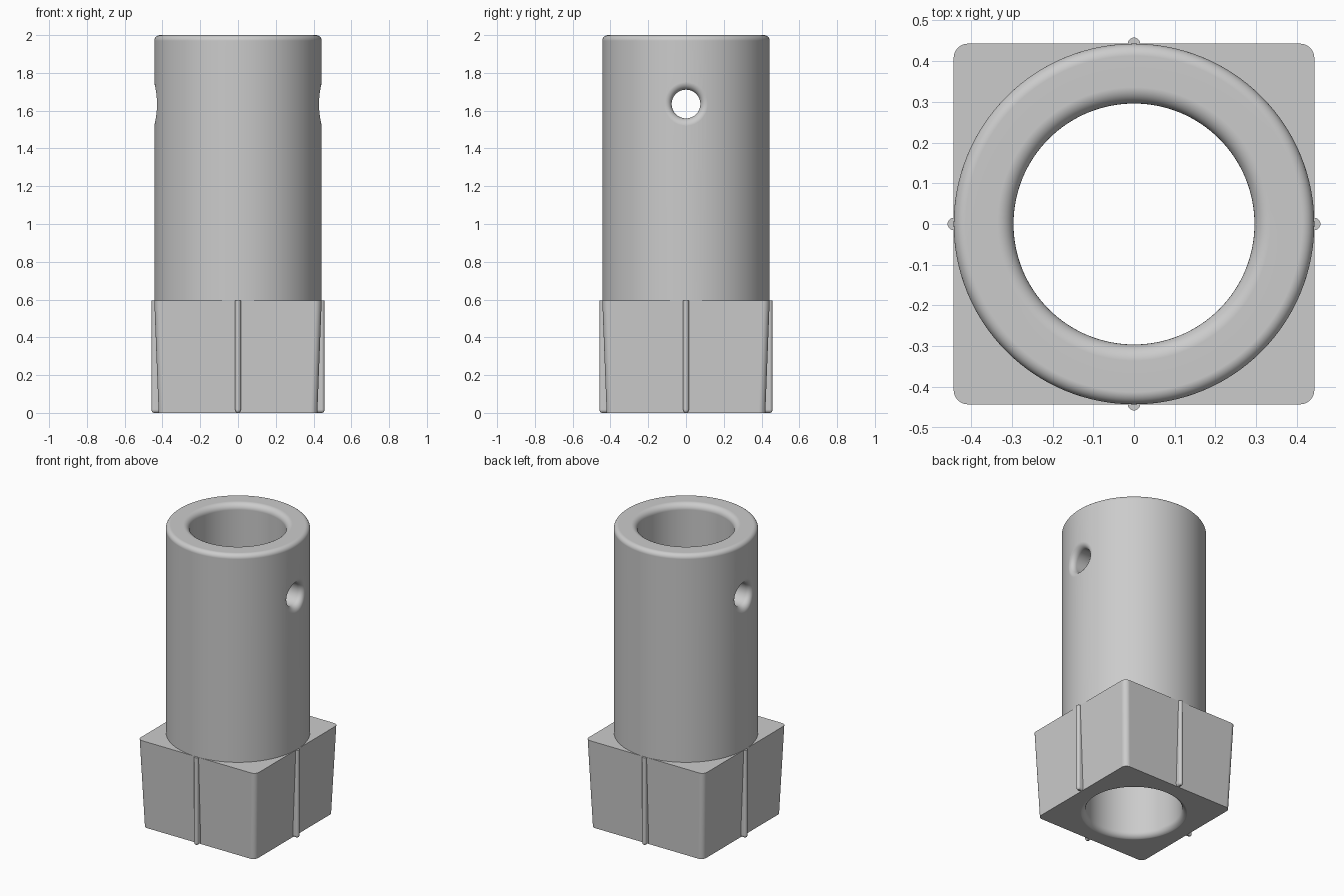
import bpy, bmesh
from math import sin, cos, pi, sqrt

cube = bpy.data.objects.get("Cube")
if cube:
    bpy.data.objects.remove(cube, do_unlink=True)

R, BORE, TOP, BASE = 0.443, 0.296, 2.0, 0.595
SEG = 128

grey = bpy.data.materials.new("plain_grey")
grey.use_nodes = True
colour = (0.6, 0.6, 0.6, 1)
grey.diffuse_color = colour
grey.node_tree.nodes["Principled BSDF"].inputs["Base Color"].default_value = colour


def loft(name, rings, wrap=False):
    """Skin a stack of closed loops, capping the ends unless it wraps round."""
    bm = bmesh.new()
    loops = [[bm.verts.new(p) for p in ring] for ring in rings]
    pairs = list(zip(loops, loops[1:]))
    if wrap:
        pairs.append((loops[-1], loops[0]))
    else:
        bm.faces.new(loops[0])
        bm.faces.new(loops[-1])
    for a, b in pairs:
        n = len(a)
        for i in range(n):
            j = (i + 1) % n
            bm.faces.new((a[i], a[j], b[j], b[i]))
    bmesh.ops.recalc_face_normals(bm, faces=bm.faces)
    mesh = bpy.data.meshes.new(name)
    bm.to_mesh(mesh)
    bm.free()
    mesh.materials.append(grey)
    ob = bpy.data.objects.new(name, mesh)
    bpy.context.collection.objects.link(ob)
    return ob


def circle(r, z):
    return [(r * cos(2 * pi * i / SEG), r * sin(2 * pi * i / SEG), z) for i in range(SEG)]


def arc(cx, cy, r, a0, a1, n=8):
    return [(cx + r * cos(a0 + (a1 - a0) * i / n), cy + r * sin(a0 + (a1 - a0) * i / n))
            for i in range(n + 1)]


def activate(ob):
    bpy.ops.object.select_all(action='DESELECT')
    ob.select_set(True)
    bpy.context.view_layer.objects.active = ob


def cut(ob, cutter):
    mod = ob.modifiers.new("cut", 'BOOLEAN')
    mod.operation = 'DIFFERENCE'
    mod.solver = 'EXACT'
    mod.object = cutter
    activate(ob)
    bpy.ops.object.modifier_apply(modifier=mod.name)
    bpy.data.objects.remove(cutter, do_unlink=True)


def finish(ob):
    activate(ob)
    bpy.ops.object.shade_smooth_by_angle(angle=pi / 6)
    mod = ob.modifiers.new("even_shading", 'WEIGHTED_NORMAL')
    mod.keep_sharp = True


# Tube with rounded rim
f_out, f_in = 0.03, 0.04
profile = [(BORE, BASE), (R, BASE)]
profile += arc(R - f_out, TOP - f_out, f_out, 0, pi / 2)
profile += arc(BORE + f_in, TOP - f_in, f_in, pi / 2, pi)
tube = loft("tube", [circle(r, z) for r, z in profile], wrap=True)

# Flared cross holes that follow the curve of the tube wall
HOLE, FLARE, HOLE_Z = 0.076, 0.04, 1.635
steps = [(HOLE, 0.25)] + arc(HOLE + FLARE, FLARE, FLARE, pi, 1.5 * pi)
steps.append((HOLE + FLARE + 0.002, -0.03))
for side in (1, -1):
    rings = []
    for r, depth in steps:
        ring = []
        for i in range(48):
            a = 2 * pi * i / 48
            y = r * cos(a)
            ring.append((side * (sqrt(R * R - y * y) - depth), y, HOLE_Z + r * sin(a)))
        rings.append(ring)
    cut(tube, loft("hole_cutter", rings))
finish(tube)


# Tapered square base with rounded corners
def rounded_square(half, r, z):
    c = half - r
    pts = []
    for k, (sx, sy) in enumerate(((1, 1), (-1, 1), (-1, -1), (1, -1))):
        pts += arc(sx * c, sy * c, r, k * pi / 2, (k + 1) * pi / 2)
    return [(x, y, z) for x, y in pts]


base = loft("square_base", [rounded_square(0.42, 0.035, 0), rounded_square(R, 0.035, BASE)])
bore = [(BORE + f_in, -0.03)]
bore += arc(BORE + f_in, f_in - 0.001, f_in, 1.5 * pi, pi)
bore.append((BORE, BASE + 0.1))
cut(base, loft("bore_cutter", [circle(r, z) for r, z in bore]))
finish(base)

# Upright half-round ribs, one in the middle of each side
RIB = 0.015
for k, name in enumerate(("left_rib", "back_rib", "right_rib", "front_rib")):
    rings = []
    for inset, z in ((0.011, 0), (0.005, 0.004), (0.001, 0.01), (0, 0.018), (0, BASE)):
        r = RIB - inset
        plan = [(0.39, -r)] + arc(R, 0, r, -pi / 2, pi / 2, 12) + [(0.39, r)]
        rings.append([(x, y, z) for x, y in plan])
    rib = loft(name, rings)
    rib.rotation_euler.z = k * pi / 2
    finish(rib)
